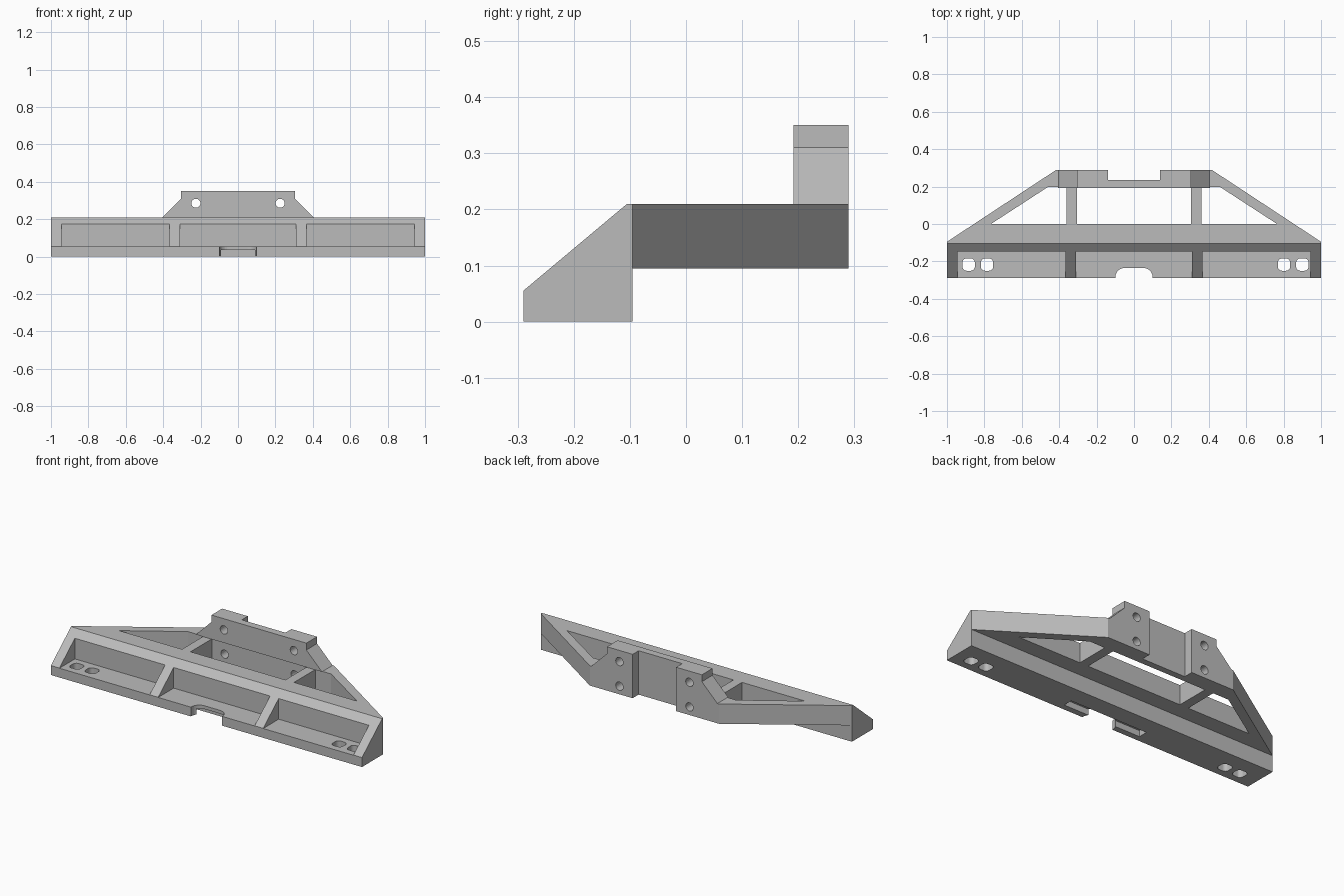
import bpy
from math import cos, sin, pi
from mathutils import Vector

cube = bpy.data.objects.get("Cube")
if cube:
    bpy.data.objects.remove(cube, do_unlink=True)

grey = bpy.data.materials.new("plain_grey")
grey.use_nodes = True
grey.diffuse_color = (0.5, 0.5, 0.5, 1)
grey.node_tree.nodes["Principled BSDF"].inputs["Base Color"].default_value = (0.5, 0.5, 0.5, 1)


def prism(name, outline, axis, low, high):
    """Extrude a 2D outline along one axis, from low to high."""
    def place(p, d):
        a, b = p
        return Vector({"x": (d, a, b), "y": (a, d, b), "z": (a, b, d)}[axis])
    n = len(outline)
    verts = [place(p, low) for p in outline] + [place(p, high) for p in outline]
    faces = [list(range(n))[::-1], list(range(n, 2 * n))]
    faces += [[i, (i + 1) % n, n + (i + 1) % n, n + i] for i in range(n)]
    mesh = bpy.data.meshes.new(name)
    mesh.from_pydata(verts, [], faces)
    mesh.materials.append(grey)
    obj = bpy.data.objects.new(name, mesh)
    bpy.context.collection.objects.link(obj)
    # Make all normals point outward
    bpy.context.view_layer.objects.active = obj
    bpy.ops.object.select_all(action="DESELECT")
    obj.select_set(True)
    bpy.ops.object.mode_set(mode="EDIT")
    bpy.ops.mesh.select_all(action="SELECT")
    bpy.ops.mesh.normals_make_consistent(inside=False)
    bpy.ops.object.mode_set(mode="OBJECT")
    return obj


def rect(a0, a1, b0, b1):
    return [(a0, b0), (a1, b0), (a1, b1), (a0, b1)]


def rounded(ca, cb, half, r, steps=6):
    """Square with rounded corners; a circle when half equals r."""
    pts = []
    for q, (sa, sb) in enumerate([(1, 1), (-1, 1), (-1, -1), (1, -1)]):
        for i in range(steps + (half > r)):
            t = (q + i / steps) * pi / 2
            pts.append((ca + sa * (half - r) + r * cos(t), cb + sb * (half - r) + r * sin(t)))
    return pts


def cut(target, outline, axis, low, high):
    cutter = prism("cutter", outline, axis, low, high)
    cutter.hide_render = True
    mod = target.modifiers.new("cut", "BOOLEAN")
    mod.operation, mod.solver, mod.object = "DIFFERENCE", "EXACT", cutter
    bpy.context.view_layer.objects.active = target
    bpy.ops.object.modifier_apply(modifier=mod.name)
    bpy.data.objects.remove(cutter, do_unlink=True)


# Sloped front bar with three open pockets
bar = prism("front_bar", [(-0.29, 0), (-0.095, 0), (-0.095, 0.21), (-0.105, 0.21), (-0.29, 0.055)],
            "x", -1, 1)
for x0, x1 in [(-0.945, -0.365), (-0.31, 0.31), (0.365, 0.945)]:
    cut(bar, rect(-0.4, -0.148, 0.054, 0.3), "x", x0, x1)

# Mounting holes in the pocket floors
for x in (-0.884, -0.786, 0.802, 0.9):
    cut(bar, rounded(x, -0.217, 0.033, 0.022), "z", -0.1, 0.1)

# Rounded notch in the front lip, and the shallow slot beneath it
arc = [(0.05 + 0.05 * sin(t), -0.285 + 0.05 * cos(t)) for t in [i * pi / 16 for i in range(9)]]
cut(bar, [(-0.1, -0.4)] + [(-x, y) for x, y in arc[::-1]] + arc + [(0.1, -0.4)], "z", -0.1, 0.1)
cut(bar, rect(-0.25, 0.25, -0.255, -0.2), "z", -0.1, 0.035)

# Tapered rear frame with openings between its ribs
frame = prism("rear_frame", [(-1, -0.095), (1, -0.095), (0.415, 0.29), (-0.415, 0.29)], "z", 0.095, 0.21)
cut(frame, rect(-0.305, 0.305, 0, 0.198), "z", 0, 0.3)
for s in (-1, 1):
    cut(frame, [(s * 0.765, 0), (s * 0.36, 0), (s * 0.36, 0.198), (s * 0.46, 0.198)], "z", 0, 0.3)

# Upright mounting plate with sloped shoulders
plate = prism("mounting_plate", [(-0.405, 0.21), (0.405, 0.21), (0.305, 0.31), (0.305, 0.35),
                                 (-0.305, 0.35), (-0.305, 0.31)], "y", 0.192, 0.29)
# Vertical channel and bolt holes through the back
for part, z in ((frame, 0.142), (plate, 0.285)):
    cut(part, rect(-0.14, 0.14, 0.235, 0.4), "z", 0, 0.5)
    for x in (-0.225, 0.225):
        cut(part, rounded(x, z, 0.024, 0.024), "y", 0.1, 0.4)
